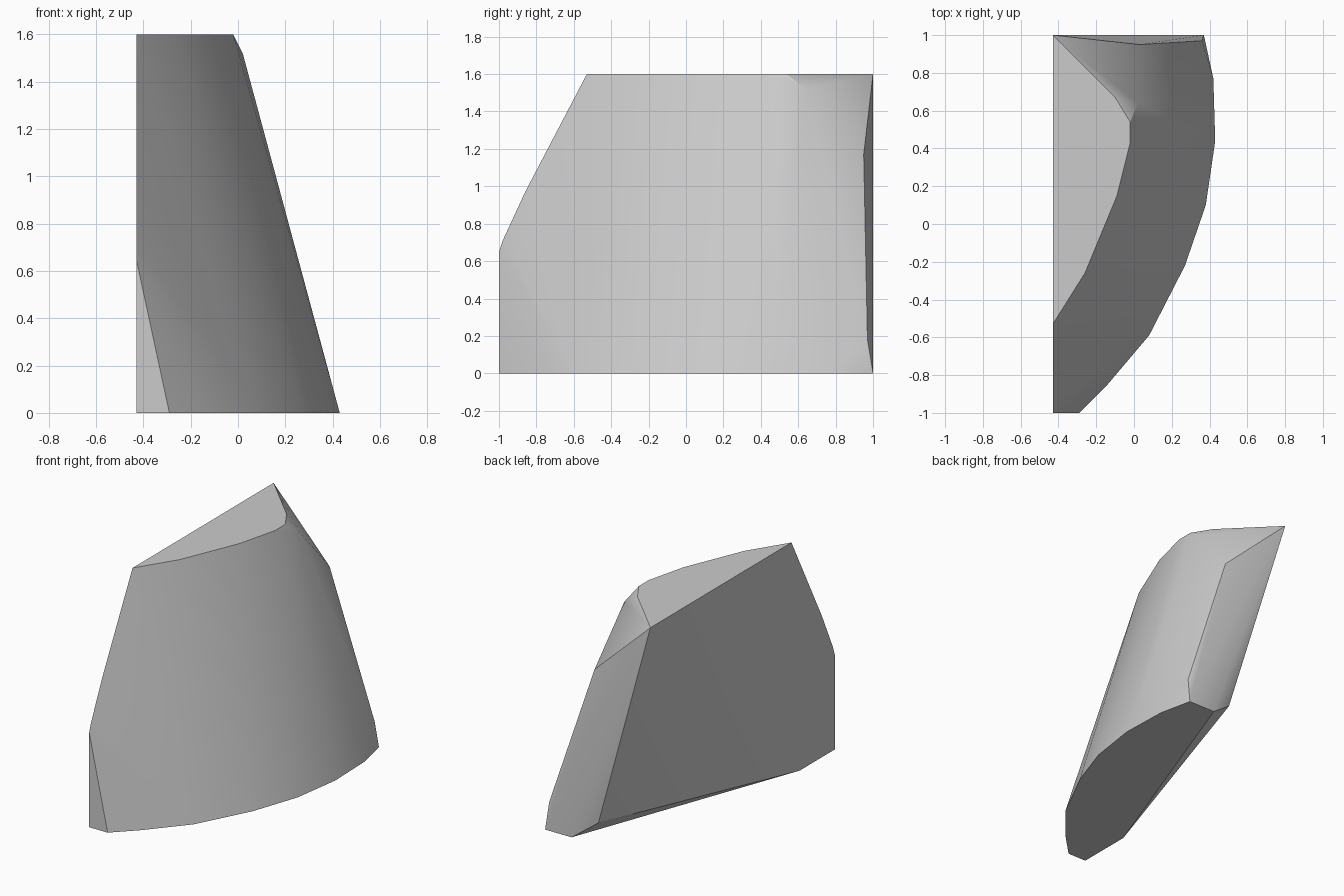
import bpy
import bmesh
import math

default_cube = bpy.data.objects.get("Cube")
if default_cube:
    bpy.data.objects.remove(default_cube, do_unlink=True)

HEIGHT = 1.6
WALL_X = -0.43  # flat side wall


def make_material(name, value):
    material = bpy.data.materials.new(name)
    material.use_nodes = True
    colour = (value, value, value, 1)
    material.diffuse_color = colour
    material.node_tree.nodes["Principled BSDF"].inputs["Base Color"].default_value = colour
    return material


def hull_object(name, points, material):
    """Wrap a closed convex skin around the outline points."""
    mesh = bpy.data.meshes.new(name)
    bm = bmesh.new()
    for point in points:
        bm.verts.new(point)
    result = bmesh.ops.convex_hull(bm, input=bm.verts[:], use_existing_faces=False)
    loose = [v for v in bm.verts if not v.link_faces]
    bmesh.ops.delete(bm, geom=loose, context="VERTS")
    bmesh.ops.dissolve_limit(bm, angle_limit=math.radians(0.5),
                             verts=bm.verts[:], edges=bm.edges[:])
    bmesh.ops.recalc_face_normals(bm, faces=bm.faces[:])
    bm.to_mesh(mesh)
    bm.free()
    mesh.materials.append(material)
    obj = bpy.data.objects.new(name, mesh)
    bpy.context.collection.objects.link(obj)
    return obj


# Flat base outline: curved outer edge, then the slanted inner edge
base = [(WALL_X, -1), (-0.29, -1), (-0.14, -0.85), (0.08, -0.59),
        (0.27, -0.22), (0.38, 0.1), (0.43, 0.44), (0.42, 0.77),
        (0.37, 1), (0.17, 1), (WALL_X, -0.62)]

# Flat top outline: the same curve shifted inward, ending in a sharp corner
top = [(WALL_X, -0.53), (-0.26, -0.26), (-0.09, 0.15), (-0.02, 0.43),
       (-0.02, 0.54), (-0.1, 0.67), (WALL_X, 1)]

# Curved front edge of the side wall, as y and height
front_edge = [(-1, 0.65), (-0.98, 0.71), (-0.86, 0.97)]

# Softened corners of the back end
back_corners = [(0.02, 0.64, 1.52), (0.03, 0.95, 1.17),
                (0.36, 0.97, 0.18), (0, 0.95, 0.125)]

points = [(x, y, 0) for x, y in base]
points += [(x, y, HEIGHT) for x, y in top]
points += [(WALL_X, y, z) for y, z in front_edge]
points += back_corners

grey = make_material("light grey", 0.6)
block = hull_object("curved_wedge_block", points, grey)

# Smooth the curved wall, keep the flat caps crisp
bpy.ops.object.select_all(action="DESELECT")
block.select_set(True)
bpy.context.view_layer.objects.active = block
bpy.ops.object.shade_smooth_by_angle(angle=math.radians(30))
